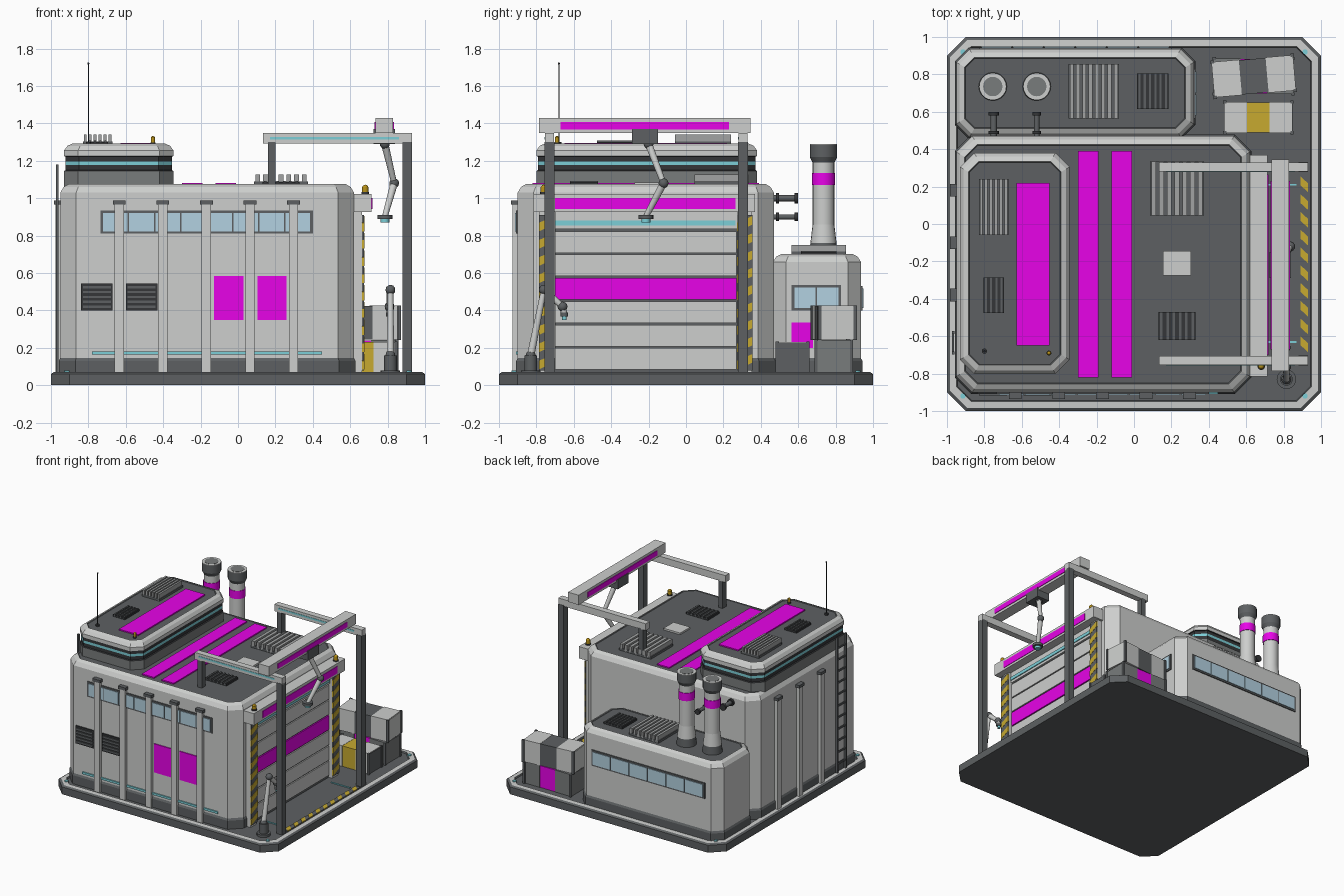
import bpy, bmesh
from math import radians
from mathutils import Vector

if "Cube" in bpy.data.objects:
    bpy.data.objects.remove(bpy.data.objects["Cube"])


def material(name, *rgb):
    m = bpy.data.materials.new(name)
    m.use_nodes = True
    m.diffuse_color = (*rgb, 1)
    m.node_tree.nodes["Principled BSDF"].inputs["Base Color"].default_value = (*rgb, 1)
    return m


light = material("light grey", .61, .62, .61)
fin_grey = material("fin grey", .36, .37, .37)
mid = material("mid grey", .19, .2, .2)
dark = material("dark grey", .11, .118, .123)
black = material("near black", .035, .037, .04)
magenta = material("magenta", .8, .001, .8)
glass = material("window blue", .45, .64, .75)
cyan = material("light strip cyan", .2, .62, .68)
yellow = material("hazard yellow", .57, .4, .03)
amber = material("beacon amber", .5, .3, .01)


def finish(name, bm, mats):
    bmesh.ops.recalc_face_normals(bm, faces=bm.faces)
    mesh = bpy.data.meshes.new(name)
    bm.to_mesh(mesh)
    bm.free()
    for m in mats:
        mesh.materials.append(m)
    ob = bpy.data.objects.new(name, mesh)
    bpy.context.collection.objects.link(ob)
    return ob


def prism(name, points, offset, mat):
    """Polygon extruded along a vector."""
    bm = bmesh.new()
    face = bm.faces.new([bm.verts.new(p) for p in points])
    new = bmesh.ops.extrude_face_region(bm, geom=[face])["geom"]
    bmesh.ops.translate(bm, vec=offset, verts=[v for v in new if isinstance(v, bmesh.types.BMVert)])
    return finish(name, bm, [mat])


def box(name, x, y, z, mat):
    """Each of x, y, z is a (low, high) pair."""
    pts = [(x[0], y[0], z[0]), (x[1], y[0], z[0]), (x[1], y[1], z[0]), (x[0], y[1], z[0])]
    return prism(name, pts, (0, 0, z[1] - z[0]), mat)


def around(c, w):
    return (c - w / 2, c + w / 2)


def tower(name, x, y, cut, start, layers, roof):
    """Chamfered block lofted through (height, inset, material) layers."""
    bm = bmesh.new()

    def ring(z, i):
        a, b, c, d = x[0] + i, x[1] - i, y[0] + i, y[1] - i
        k = cut - i * .4
        pts = [(a + k, c), (b - k, c), (b, c + k), (b, d - k),
               (b - k, d), (a + k, d), (a, d - k), (a, c + k)]
        return [bm.verts.new((*p, z)) for p in pts]
    mats = [start[2]]
    low = ring(*start[:2])
    bm.faces.new(low)
    for z, inset, mat in layers:
        high = ring(z, inset)
        if mat not in mats:
            mats.append(mat)
        for j in range(8):
            bm.faces.new((low[j - 1], low[j], high[j], high[j - 1])).material_index = mats.index(mat)
        low = high
    if roof not in mats:
        mats.append(roof)
    bm.faces.new(low).material_index = mats.index(roof)
    return finish(name, bm, mats)


def rod(name, a, b, r, mat, r2=None, sides=20):
    a, b = Vector(a), Vector(b)
    bm = bmesh.new()
    bmesh.ops.create_cone(bm, cap_ends=True, segments=sides, radius1=r,
                          radius2=r if r2 is None else r2, depth=(b - a).length)
    for f in bm.faces:
        f.smooth = len(f.verts) == 4
    turn = (b - a).to_track_quat("Z", "Y").to_matrix().to_4x4()
    bmesh.ops.transform(bm, matrix=turn, verts=bm.verts)
    bmesh.ops.translate(bm, vec=(a + b) / 2, verts=bm.verts)
    return finish(name, bm, [mat])


def upright(name, x, y, z, r, mat, r2=None):
    return rod(name, (x, y, z[0]), (x, y, z[1]), r, mat, r2)


def ball(name, p, r, mat):
    bm = bmesh.new()
    bmesh.ops.create_icosphere(bm, subdivisions=2, radius=r)
    bmesh.ops.translate(bm, vec=p, verts=bm.verts)
    for f in bm.faces:
        f.smooth = True
    return finish(name, bm, [mat])


# Base slab with raised kerb
tower("base", (-1, 1), (-1, 1), .1, (0, 0, dark),
      [(.06, 0, dark), (.07, .015, dark), (.072, .05, light), (.06, .055, dark)], dark)
for sx in (-1, 1):
    for sy in (-1, 1):
        upright("kerb_lamp", sx * .915, sy * .92, (.06, .078), .014, cyan)

# Buildings
FOOT = [(.13, -.008, dark), (.145, 0, dark)]
tower("main_hall", (-.95, .62), (-.9, .47), .085, (.06, -.008, dark),
      FOOT + [(1.03, 0, light), (1.06, .018, light), (1.076, .045, light), (1.071, .05, dark)], dark)
tower("upper_block", (-.93, -.345), (-.8, .38), .075, (1.06, 0, mid),
      [(1.145, 0, mid), (1.15, .008, black), (1.177, .008, black), (1.197, .008, cyan),
       (1.222, .008, black), (1.225, 0, black), (1.255, 0, light), (1.28, .018, light),
       (1.292, .045, light), (1.286, .05, dark)], dark)
tower("rear_annex", (-.95, .32), (.465, .935), .07, (.06, -.008, dark),
      FOOT + [(.66, 0, light), (.688, .018, light), (.702, .045, light), (.696, .05, dark)], dark)

# Roof stripes
for x, w, y, z in ((-.245, .11, (-.82, .39), 1.071), (-.065, .11, (-.82, .39), 1.071),
                   (-.54, .175, (-.65, .22), 1.286)):
    box("roof_stripe", around(x, w), y, (z, z + .0095), magenta)


# Roof cooling fins and louvres
def cooler(x, y, z, w, d, n):
    box("cooler_plate", around(x, w), around(y, d), (z, z + .018), dark)
    for i in range(n):
        box("cooler_fin", around(x + w * ((i + .5) / n - .5), w / n * .6), around(y, d), (z, z + .055), fin_grey)


def louvre(x, y, z, w, d, n):
    box("louvre_frame", around(x, w), around(y, d), (z, z + .015), black)
    for i in range(n):
        box("louvre_slat", around(x + w * ((i + .5) / n - .5), w / n * .4), around(y, d), (z, z + .022), dark)


cooler(.23, .19, 1.071, .29, .29, 7)
cooler(-.75, .09, 1.286, .16, .3, 6)
cooler(-.215, .71, .696, .27, .29, 8)
louvre(.23, -.545, 1.071, .2, .15, 6)
louvre(-.75, -.38, 1.286, .11, .19, 4)
louvre(.1, .71, .696, .17, .19, 6)
box("roof_hatch", around(.23, .15), around(-.21, .13), (1.06, 1.085), light)
upright("antenna_foot", -.8, -.68, (1.28, 1.3), .014, black)
upright("antenna", -.8, -.68, (1.28, 1.72), .003, black)
ball("antenna_tip", (-.8, -.68, 1.72), .006, black)


def beacon(x, y, z, r):
    upright("beacon_foot", x, y, (z, z + .012), r * 1.2, black)
    upright("beacon", x, y, (z + .012, z + .04), r, amber)
    ball("beacon_top", (x, y, z + .036), r * .95, amber)


beacon(-.455, -.69, 1.286, .011)
beacon(.68, -.76, 1.02, .017)
beacon(.68, .3, 1.02, .017)

# Chimneys and wall pipes
for x in (-.755, -.52):
    upright("chimney_skirt", x, .735, (.69, .76), .076, dark, .07)
    upright("chimney_flare", x, .735, (.76, .86), .07, light, .058)
    upright("chimney_stack", x, .735, (.86, 1.22), .058, light)
    upright("chimney_band", x, .735, (1.07, 1.135), .062, magenta)
    upright("chimney_collar", x, .735, (1.19, 1.22), .058, dark, .073)
    upright("chimney_cap", x, .735, (1.22, 1.285), .073, dark)
    upright("chimney_lip", x, .735, (1.285, 1.289), .073, light)
    upright("chimney_mouth", x, .735, (1.285, 1.291), .052, mid)
for x, z, r in ((-.75, 1, .017), (-.52, .9, .014)):
    rod("wall_pipe", (x, .46, z), (x, .58, z), r, dark)
    for y in (.48, .58):
        rod("pipe_flange", (x, y, z), (x, y + .018, z), r * 1.6, black)


# Wall panels: run is the span along the wall, side picks which wall
def plate(name, side, run, z, wall, depth, mat):
    out = tuple(sorted((wall, wall + depth)))
    if side == "y":
        box(name, run, out, z, mat)
    else:
        box(name, out, run, z, mat)


def windows(side, run, z, wall, sign, n):
    plate("window_frame", side, run, z, wall, sign * .008, dark)
    step = (run[1] - run[0] - .02) / n
    for i in range(n):
        a = run[0] + .01 + i * step
        plate("window_pane", side, (a + .004, a + step - .004), (z[0] + .013, z[1] - .013), wall, sign * .013, glass)


windows("y", (-.735, .4), (.81, .935), -.9, -1, 8)
windows("y", (-.83, .2), (.4, .53), .935, 1, 6)
windows("x", (.565, .83), (.4, .535), .32, 1, 2)
plate("annex_panel", "x", (.565, .68), (.2, .335), .32, .008, magenta)
for x in (-.05, .182):
    plate("front_panel", "y", around(x, .157), (.35, .585), -.9, -.008, magenta)
for x in (-.755, -.515):
    plate("wall_vent", "y", around(x, .17), (.4, .545), -.9, -.01, black)
    for i in range(5):
        plate("vent_slat", "y", around(x, .15), around(.42 + i * .026, .012), -.9, -.018, dark)
plate("front_light_strip", "y", (-.78, .45), (.163, .18), -.9, -.009, cyan)

# Wall ribs on the front and left sides
for i in range(5):
    x = -.635 + i * .233
    plate("front_rib", "y", around(x, .05), (.06, .97), -.9, -.027, light)
    plate("rib_cap", "y", around(x, .068), (.965, .988), -.9, -.035, dark)
for i in range(3):
    y = .18 - i * .28
    plate("side_rib", "x", around(y, .05), (.06, .97), -.95, -.027, light)
    plate("rib_cap", "x", around(y, .068), (.965, .988), -.95, -.035, dark)

# Ladder
for y in (-.69, -.58):
    box("ladder_rail", around(-.967, .014), around(y, .014), (.06, 1.18), dark)
for i in range(11):
    box("ladder_rung", around(-.967, .01), (-.69, -.58), around(.14 + i * .095, .012), dark)

# Roller door
box("door_back", (.61, .63), (-.7, .275), (.06, .85), dark)
for i in range(6):
    z = .083 + i * .125
    box("door_slat", (.62, .64), (-.7, .27), (z, z + .115), magenta if i == 3 else light)
box("door_lintel", (.61, .645), (-.7, .275), (.835, .93), light)
box("door_light", (.62, .652), (-.7, .265), (.855, .882), cyan)
box("door_header", (.61, .715), (-.815, .37), (.925, 1.022), light)
box("header_panel", (.715, .719), (-.7, .265), (.943, 1), magenta)


# Hazard striping on door jambs and floor
def hazard(name, origin, along, across, out, n):
    o, a, c, t = map(Vector, (origin, along, across, out))
    prism(name, [o, o + a, o + a + c, o + c], t, dark)
    step = a / n
    for i in range(n):
        p = o + step * (i + .05) - c * .02
        w = c * 1.04
        prism("hazard_stripe", [p, p + step * .5, p + step * .9 + w, p + step * .4 + w], t * 1.2, yellow)


for y in (-.785, .275):
    box("door_jamb", (.61, .663), around(y + .04, .075), (.06, .926), light)
    hazard("jamb_stripes", (.663, y, .08), (0, 0, .83), (0, .08, 0), (.01, 0, 0), 9)
hazard("floor_hazard", (.93, -.69, .06), (0, .95, 0), (-.04, 0, 0), (0, 0, .006), 10)
for y in (-.63, .21):
    box("floor_light", (.7, .87), around(y, .01), (.06, .067), cyan)

# Gantry
for y in (-.73, .305):
    box("gantry_leg", (.88, .93), around(y, .055), (.06, 1.3), dark)
    box("gantry_stub", (.16, .2), around(y, .05), (1.06, 1.3), dark)
    box("gantry_arm", (.135, .93), around(y, .05), (1.292, 1.348), light)
    box("arm_light", (.17, .86), around(y - .025, .005), (1.314, 1.328), cyan)
box("gantry_beam", (.735, .83), (-.785, .345), (1.348, 1.428), light)
for x in (.734, .831):
    box("beam_panel", around(x, .008), (-.67, .23), (1.368, 1.408), magenta)
box("trolley", (.725, .84), around(-.22, .14), (1.29, 1.37), dark)


# Jointed robot arms
def arm(name, points, r, wrist):
    for a, b in zip(points, points[1:]):
        rod(name + "_link", a, b, r, light, r * .75)
    for p in points[:-1]:
        ball(name + "_joint", p, r * 1.35, dark)
    x, y, z = points[-1]
    upright(name + "_wrist", x, y, (z - .012, z + .01), wrist, dark)
    upright(name + "_tool", x, y, (z - .03, z - .012), wrist * .6, cyan)


arm("crane", [(.785, -.2, 1.29), (.835, -.12, 1.08), (.785, -.215, .9)], .02, .04)
upright("robot_foot", .815, -.83, (.06, .08), .052, dark)
upright("robot_base", .815, -.83, (.08, .16), .034, dark)
arm("robot", [(.815, -.83, .16), (.815, -.76, .51), (.81, -.66, .42), (.81, -.65, .38)], .02, .02)


# Cargo crates
def crate(name, at, size, angle, ends, centre, cap):
    w, d, h = size
    parts = [box(name + "_end", around(s * w / 3, w / 3), around(0, d), (0, h), ends) for s in (-1, 1)]
    parts += [box(name + "_cap", around(s * w / 2, .008), around(0, d * .98), (0, h * .97), cap) for s in (-1, 1)]
    parts.append(box(name + "_centre", around(0, w / 3), around(0, d * .97), (0, h * .99), centre))
    parts += [box(name + "_post", around(sx * w / 2, .018), around(sy * d / 2, .018), (-.002, h + .002), dark)
              for sx in (-1, 1) for sy in (-1, 1)]
    for p in parts:
        p.location = at
        p.rotation_euler.z = radians(angle)


crate("low_crate", (.64, .79, .062), (.42, .19, .18), 0, mid, magenta, mid)
crate("top_crate", (.64, .79, .245), (.43, .19, .18), 5, light, dark, light)
crate("front_crate", (.665, .57, .062), (.36, .165, .17), 0, light, yellow, dark)
